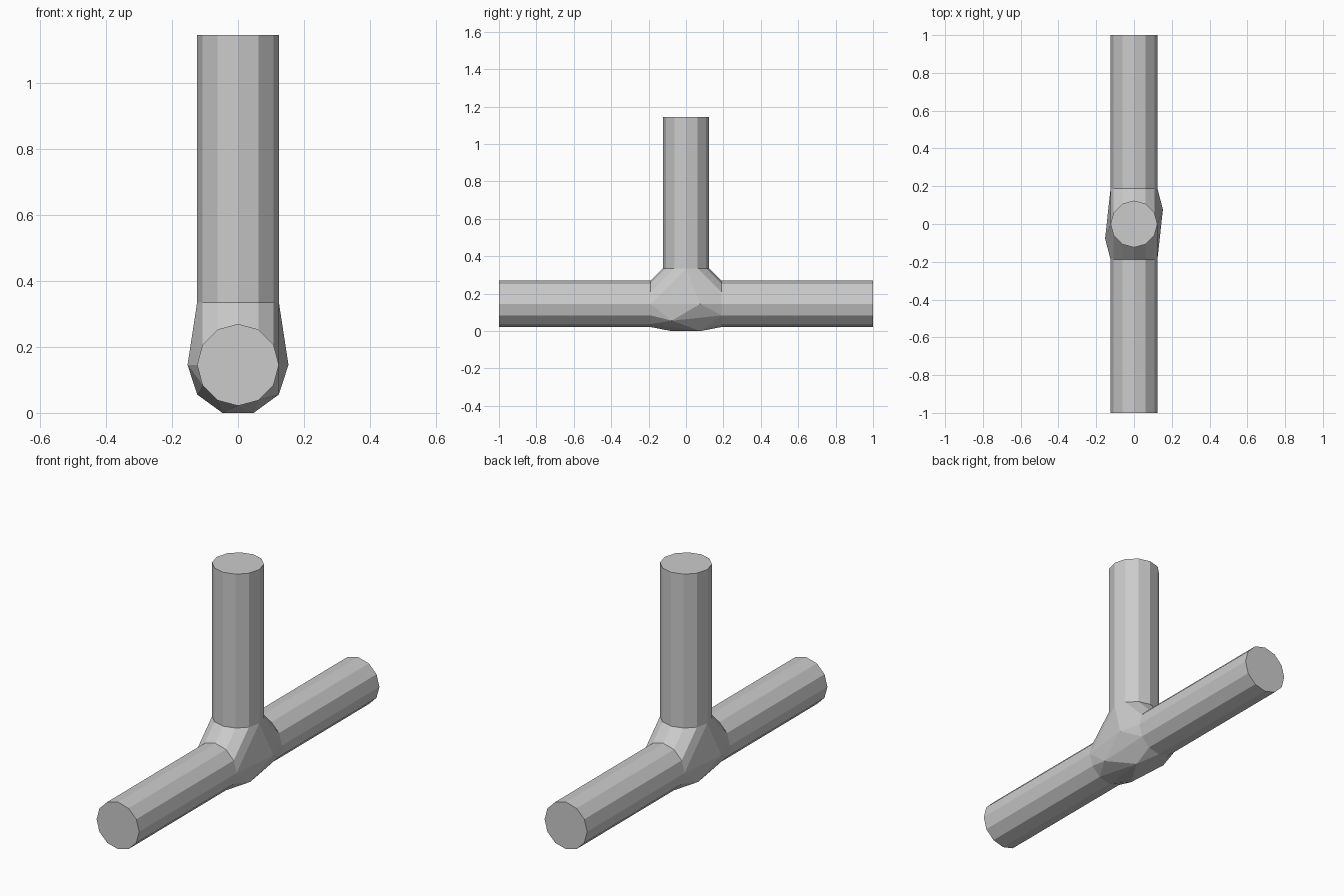
import bpy, bmesh
from math import pi
from mathutils import Matrix, Vector

if "Cube" in bpy.data.objects:
    bpy.data.objects.remove(bpy.data.objects["Cube"])

R, START, SIDES = 0.124, 0.189, 12    # tube radius, tube start from centre
BALL = 0.171                          # joint ball radius
CENTRE = Matrix.Translation((0, 0, BALL * 0.8507))

# Direction of each arm: tube axis is local z, turned into place
ARMS = {
    "upright_tube": Matrix.Identity(4),
    "front_tube": Matrix.Rotation(pi / 2, 4, 'X'),
    "back_tube": Matrix.Rotation(-pi / 2, 4, 'X'),
}


def finish(bm, name):
    bmesh.ops.recalc_face_normals(bm, faces=bm.faces)
    mesh = bpy.data.meshes.new(name)
    bm.to_mesh(mesh)
    bm.free()
    obj = bpy.data.objects.new(name, mesh)
    bpy.context.collection.objects.link(obj)


# Three straight tubes
for name, turn in ARMS.items():
    bm = bmesh.new()
    bmesh.ops.create_cone(
        bm, cap_ends=True, segments=SIDES, radius1=R, radius2=R,
        depth=1 - START,
        matrix=CENTRE @ turn @ Matrix.Translation((0, 0, (1 + START) / 2)))
    finish(bm, name)

# Faceted joint: hull around a ball and the three tube mouths
bm = bmesh.new()
for k in range(10):
    side = 1 if k % 2 == 0 else -1
    ring = Matrix.Rotation(k * pi / 5, 4, 'Y') @ Vector((0.8944, side * 0.4472, 0))
    bm.verts.new(CENTRE @ (ring * BALL))
for turn in ARMS.values():
    bmesh.ops.create_circle(
        bm, segments=SIDES, radius=R,
        matrix=CENTRE @ turn @ Matrix.Translation((0, 0, START)))
hull = bmesh.ops.convex_hull(bm, input=bm.verts)
loose = {v for v in hull["geom_interior"] + hull["geom_unused"]
         if isinstance(v, bmesh.types.BMVert)}
bmesh.ops.delete(bm, geom=list(loose), context='VERTS')
bmesh.ops.dissolve_limit(bm, angle_limit=0.01, verts=bm.verts, edges=bm.edges)
finish(bm, "joint")
